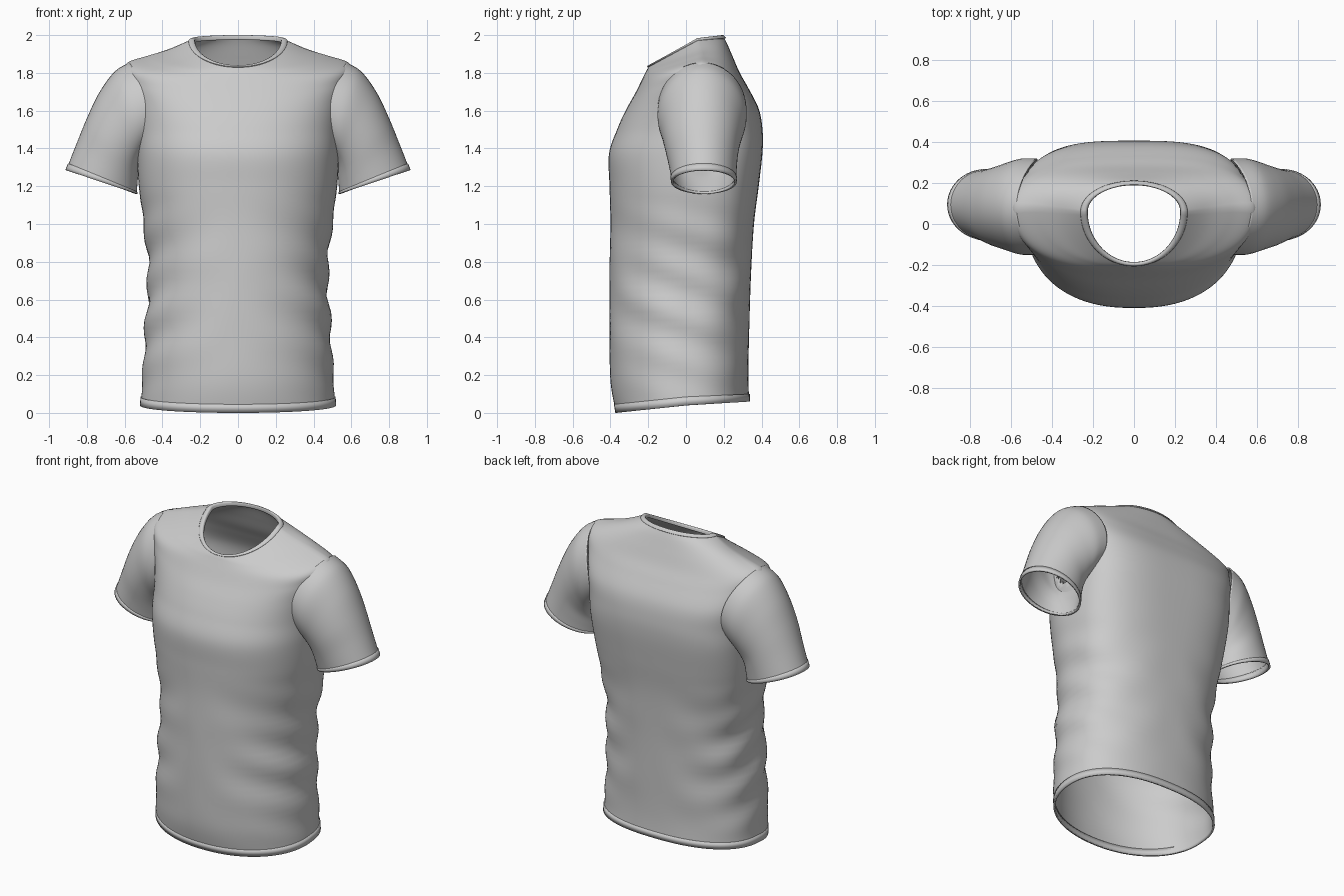
import bpy, bmesh, math
from mathutils import Vector

cube = bpy.data.objects.get("Cube")
if cube:
    bpy.data.objects.remove(cube)

fabric = bpy.data.materials.new("light grey fabric")
fabric.use_nodes = True
grey = (0.6, 0.6, 0.6, 1)
fabric.diffuse_color = grey
fabric.node_tree.nodes["Principled BSDF"].inputs["Base Color"].default_value = grey

SEG = 96


def spline(rows, steps):
    """Catmull-Rom interpolation of rows of numbers."""
    out = []
    for i in range(len(rows) - 1):
        p = [rows[max(0, min(len(rows) - 1, i + k))] for k in (-1, 0, 1, 2)]
        for s in range(steps):
            t = s / steps
            out.append([0.5 * (2 * b + (c - a) * t + (2 * a - 5 * b + 4 * c - d) * t * t
                               + (3 * b - a - 3 * c + d) * t ** 3)
                        for a, b, c, d in zip(*p)])
    return out + [list(rows[-1])]


def loft(name, rings, thickness, drop=None):
    """Skin closed rings of points into an open tube of cloth."""
    bm = bmesh.new()
    loops = [[bm.verts.new(p) for p in ring] for ring in rings]
    for low, high in zip(loops, loops[1:]):
        for i in range(len(low)):
            j = (i + 1) % len(low)
            bm.faces.new((low[i], low[j], high[j], high[i]))
    if drop:
        gone = [f for f in bm.faces if drop(f.calc_center_median())]
        bmesh.ops.delete(bm, geom=gone, context='FACES')
    mesh = bpy.data.meshes.new(name)
    bm.to_mesh(mesh)
    bm.free()
    mesh.materials.append(fabric)
    obj = bpy.data.objects.new(name, mesh)
    bpy.context.collection.objects.link(obj)
    cloth = obj.modifiers.new("cloth thickness", 'SOLIDIFY')
    cloth.thickness = thickness
    cloth.offset = -1
    bpy.ops.object.select_all(action='DESELECT')
    obj.select_set(True)
    bpy.context.view_layer.objects.active = obj
    bpy.ops.object.shade_smooth_by_angle(angle=math.radians(45))
    return obj


def body_ring(row):
    """Ring through a side, a front and a back point, with its own squareness."""
    sx, sy, sz, fy, fz, by, bz, ef, eb = row
    points = []
    for i in range(SEG):
        a = 2 * math.pi * i / SEG
        c, s = math.cos(a), math.sin(a)
        e, ey, ez = (ef, fy, fz) if s < 0 else (eb, by, bz)
        w = abs(s) ** e
        x = math.copysign(abs(c) ** e * sx, c)
        y = sy + (ey - sy) * w
        z = sz + (ez - sz) * w
        # slanting folds along the waist, strongest at the sides
        mask = math.sin(math.pi * min(1, max(0, (z - 0.06) / 1.1)))
        fold = 0.011 * mask * c * c * math.sin(26 * z + 9 * y + (1 if c > 0 else 2.2))
        fold += 0.008 * mask * abs(c * s) * math.sin(15 * z + 12 * abs(x))
        points.append(Vector((x + c * fold, y + s * fold, z)))
    return points


# Body: side x, y, z; front y, z; back y, z; front and back squareness
torso = [
    (.515, 0, .04, -.37, 0, .335, .06, .95, .85),
    (.505, 0, .2, -.40, .17, .33, .2, .95, .85),
    (.49, 0, .45, -.405, .45, .335, .45, .95, .82),
    (.475, .02, .75, -.405, .75, .345, .75, .95, .8),
    (.50, .04, 1, -.40, 1, .36, 1, .92, .75),
    (.525, .05, 1.2, -.405, 1.2, .385, 1.2, .87, .7),
    (.535, .06, 1.36, -.408, 1.37, .405, 1.38, .85, .65),
    (.54, .07, 1.5, -.365, 1.5, .405, 1.5, .85, .65),
    (.56, .08, 1.66, -.32, 1.6, .385, 1.61, .85, .65),
    (.585, .08, 1.78, -.27, 1.69, .33, 1.72, .85, .7),
    (.59, .08, 1.85, -.235, 1.76, .285, 1.8, .88, .75),
    (.48, .08, 1.89, -.215, 1.8, .25, 1.88, .92, .8),
    (.36, .07, 1.925, -.205, 1.82, .22, 1.95, .95, .9),
    (.25, .06, 1.975, -.195, 1.835, .2, 1.99, 1, 1),
]


def in_armhole(p):
    return abs(p.x) > 0.4 and ((p.y - .085) / .2) ** 2 + ((p.z - 1.59) / .2) ** 2 < 1


loft("shirt_body", [body_ring(r) for r in spline(torso, 7)], 0.008, in_armhole)

# Ribbed collar around the neck opening
collar = [
    (.262, .06, 1.972, -.207, 1.832, .212, 1.985, 1, 1),
    (.25, .06, 1.982, -.2, 1.84, .2, 1.998, 1, 1),
    (.232, .06, 1.982, -.19, 1.838, .19, 1.998, 1, 1),
    (.226, .06, 1.96, -.186, 1.82, .19, 1.975, 1, 1),
]
loft("collar", [body_ring(r) for r in spline(collar, 3)], 0.006)

# Bottom hem band
hem = [
    (.519, 0, .04, -.374, 0, .339, .06, .95, .85),
    (.517, 0, .085, -.382, .045, .338, .1, .95, .85),
]
loft("bottom_hem", [body_ring(r) for r in hem], 0.012)

# Sleeve: top x, z; bottom x, z; centre y, half depth; pull of the seam around the body
sleeve = [
    (.575, 1.855, .515, 1.36, .085, .235, .07),
    (.655, 1.805, .525, 1.325, .085, .235, .04),
    (.735, 1.695, .53, 1.29, .085, .215, .02),
    (.80, 1.56, .53, 1.25, .085, .195, 0),
    (.857, 1.42, .533, 1.205, .09, .18, 0),
    (.91, 1.285, .537, 1.16, .095, .17, 0),
]


def sleeve_ring(row, side, grow=0):
    tx, tz, bx, bz, cy, hy, pull = row
    top, bottom = Vector((tx, 0, tz)), Vector((bx, 0, bz))
    mid, half = (top + bottom) / 2, (top - bottom) / 2
    half *= 1 + grow / half.length
    points = []
    for i in range(SEG // 2):
        a = -side * 4 * math.pi * i / SEG
        p = mid + half * math.cos(a)
        x = p.x - pull * abs(math.sin(a)) ** 2
        points.append(Vector((side * x, cy + (hy + grow) * math.sin(a), p.z)))
    return points


for side, word in ((1, "left"), (-1, "right")):
    rows = spline(sleeve, 6)
    loft(word + "_sleeve", [sleeve_ring(r, side) for r in rows], 0.008)
    loft(word + "_cuff", [sleeve_ring(r, side, 0.004) for r in rows[-3:]], 0.012)
